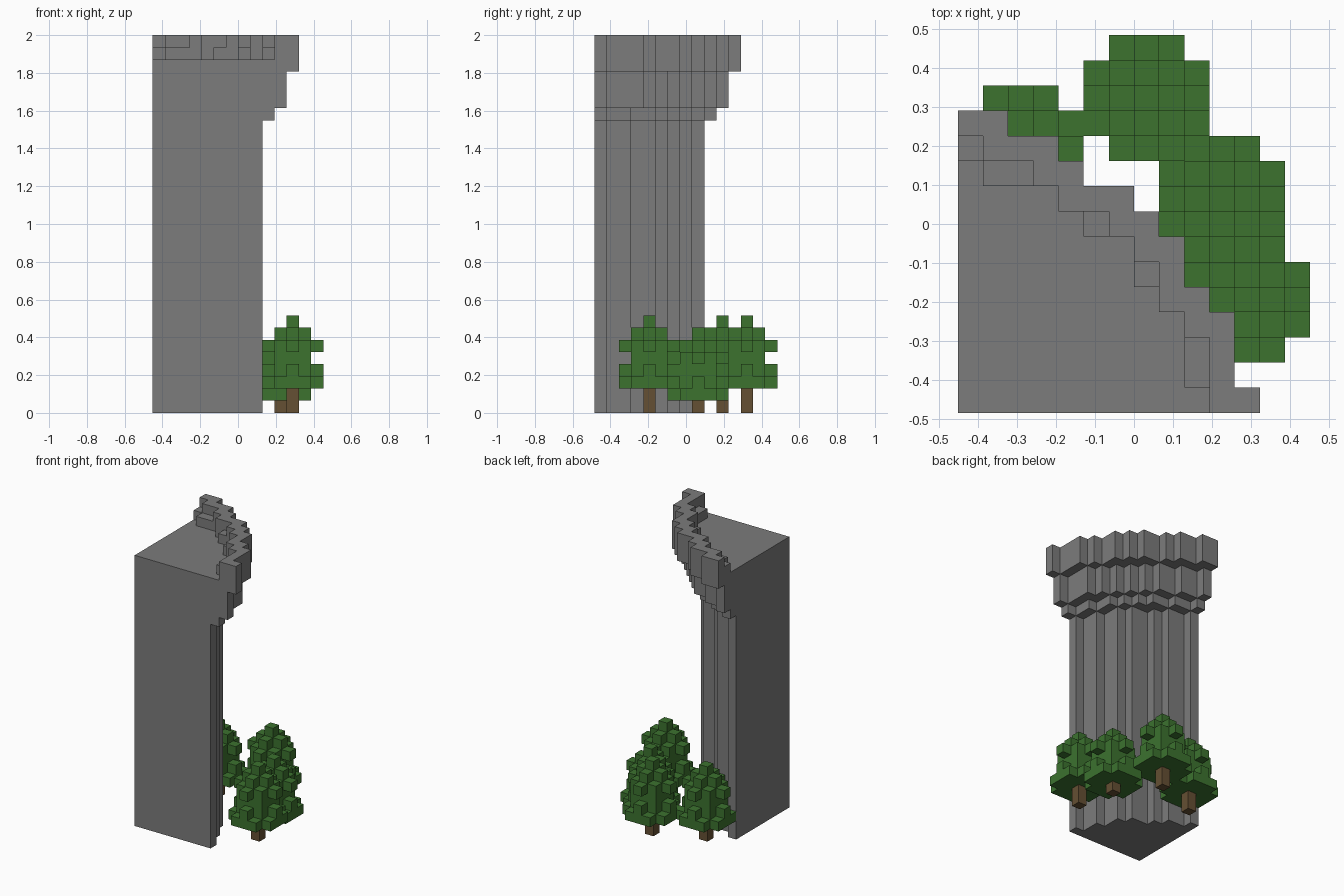
import bpy
import bmesh
from mathutils import Vector

if "Cube" in bpy.data.objects:
    bpy.data.objects.remove(bpy.data.objects["Cube"], do_unlink=True)

UNIT = 2 / 31                      # edge of one block
ORIGIN = Vector((-7, -7.5, 0))     # block-grid corner


def material(name, color):
    mat = bpy.data.materials.new(name)
    mat.use_nodes = True
    mat.diffuse_color = (*color, 1)
    mat.node_tree.nodes["Principled BSDF"].inputs["Base Color"].default_value = (*color, 1)
    return mat


STONE = material("grey stone", (0.2, 0.2, 0.2))
LEAF = material("leaf green", (0.045, 0.17, 0.028))
BARK = material("brown bark", (0.13, 0.08, 0.033))


def finish(name, bm, mat):
    bmesh.ops.remove_doubles(bm, verts=bm.verts, dist=0.001)
    bmesh.ops.recalc_face_normals(bm, faces=bm.faces)
    for v in bm.verts:
        v.co = (v.co + ORIGIN) * UNIT
    mesh = bpy.data.meshes.new(name)
    bm.to_mesh(mesh)
    bm.free()
    mesh.materials.append(mat)
    obj = bpy.data.objects.new(name, mesh)
    bpy.context.scene.collection.objects.link(obj)


def stairs(widths):
    """Stepped edge of a plan given the width of each row of blocks."""
    path = []
    for j, w in enumerate(widths):
        if path and path[-1][0] == w:
            path.pop()
        else:
            path.append((w, j))
        path.append((w, j + 1))
    return path + [(0, len(widths))]


def prism(name, plan, z0, z1, mat):
    bm = bmesh.new()
    face = bm.faces.new([bm.verts.new((x, y, z0)) for x, y in plan])
    top = bmesh.ops.extrude_face_region(bm, geom=[face], use_keep_orig=True)["geom"]
    verts = [g for g in top if isinstance(g, bmesh.types.BMVert)]
    bmesh.ops.translate(bm, vec=(0, 0, z1 - z0), verts=verts)
    finish(name, bm, mat)


def blocks(name, cells, mat):
    """Outer skin of a set of unit blocks."""
    bm = bmesh.new()
    for cell in cells:
        mid = Vector(cell) + Vector((0.5, 0.5, 0.5))
        for axis in range(3):
            for side in (-1, 1):
                n = Vector((0, 0, 0))
                n[axis] = side
                if tuple(int(c) for c in Vector(cell) + n) in cells:
                    continue
                u, v = Vector(n.yzx) / 2, Vector(n.zxy) / 2
                c = mid + n / 2
                bm.faces.new([bm.verts.new(p) for p in (c + u + v, c - u + v, c - u - v, c + u - v)])
    finish(name, bm, mat)


# Quarter tower: shaft, two corbel courses and the walkway floor
RIM = [12, 11, 11, 11, 10, 9, 9, 8, 7, 5, 4, 2]
courses = [
    ("tower_shaft", [9, 8, 8, 7, 7, 6, 4, 3, 1], 0, 24),
    ("lower_corbel", [10, 9, 9, 8, 8, 7, 6, 5, 3, 1], 24, 25),
    ("upper_corbel", [11, 10, 10, 10, 9, 8, 7, 6, 5, 3, 1], 25, 28),
    ("walkway_floor", RIM, 28, 29),
]
for name, widths, z0, z1 in courses:
    prism(name, [(0, 0)] + stairs(widths), z0, z1, STONE)

# Parapet ring, slightly thinner in its top course
inner = [
    ("parapet_base", [10, 9, 9, 9, 8, 7, 7, 5, 4, 1], 29),
    ("parapet_top", [10, 10, 10, 9, 8, 8, 7, 6, 4, 3, 1], 30),
]
for name, widths, z in inner:
    prism(name, stairs(RIM) + stairs(widths)[::-1], z, z + 1, STONE)

# Canopy layers, bottom to top, as (square reach, diagonal reach)
CANOPY = [(2, 3), (2, 2), (1, 2), (2, 2), (1, 1), (0, 0)]


def tree(name, i, j, trunk):
    prism(name + "_trunk", [(i, j), (i + 1, j), (i + 1, j + 1), (i, j + 1)], 0, trunk, BARK)
    cells = set()
    for k, (reach, diagonal) in enumerate(CANOPY):
        for dx in range(-reach, reach + 1):
            for dy in range(-reach, reach + 1):
                if abs(dx) + abs(dy) <= diagonal:
                    cells.add((i + dx, j + dy, trunk + k))
    blocks(name + "_canopy", cells, LEAF)


# Trees around the curved foot of the tower
tree("front_tree", 11, 4, 2)
tree("short_tree", 10, 8, 1)
tree("back_tree", 7, 12, 2)
tree("side_tree", 2, 10, 2)
